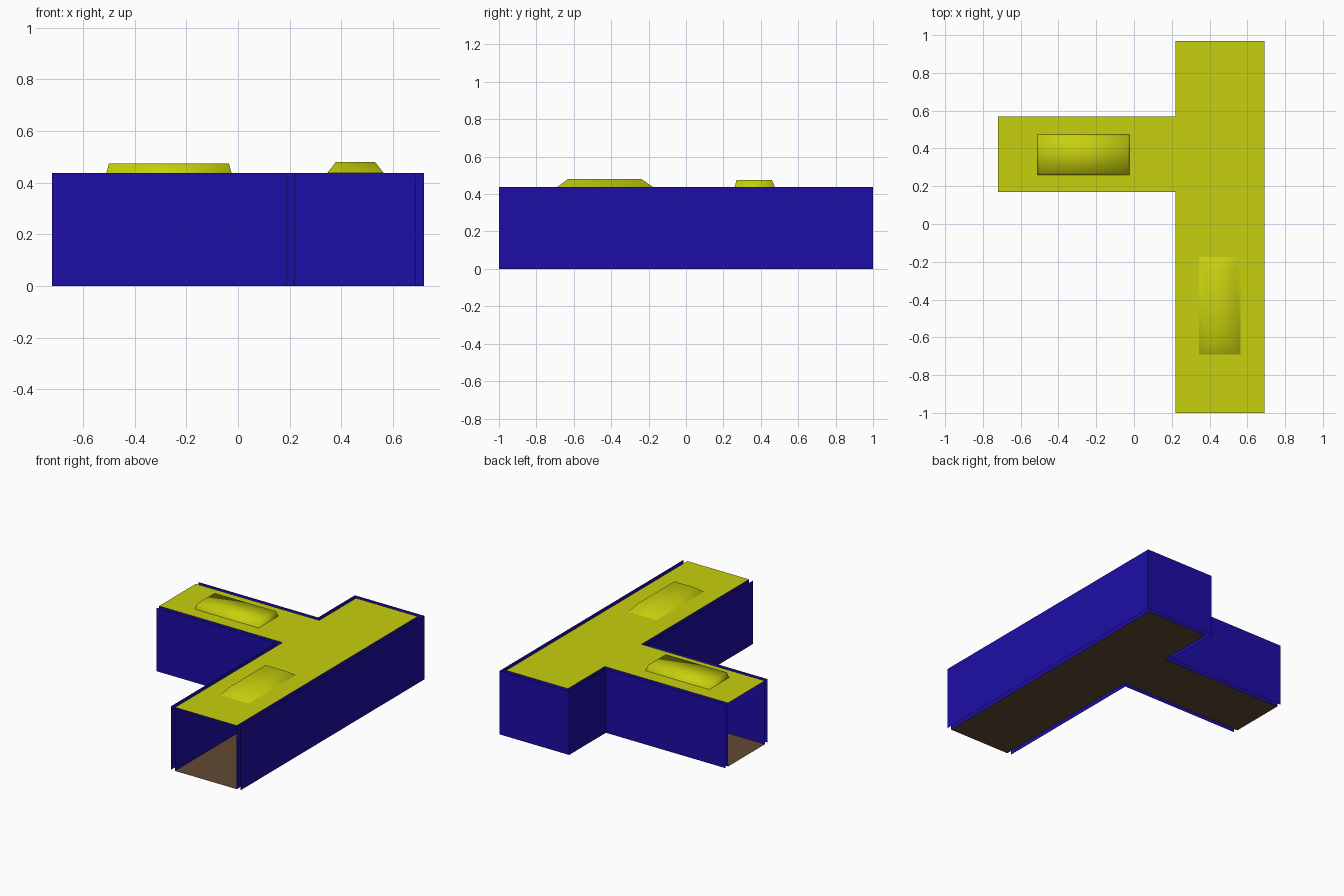
import bpy

if "Cube" in bpy.data.objects:
    bpy.data.objects.remove(bpy.data.objects["Cube"])

H = 0.437  # wall height


def material(name, rgb):
    m = bpy.data.materials.new(name)
    m.diffuse_color = (*rgb, 1)
    m.use_nodes = True
    m.node_tree.nodes["Principled BSDF"].inputs["Base Color"].default_value = m.diffuse_color
    return m


blue = material("wall_blue", (0.012, 0.004, 0.38))
yellow = material("roof_yellow", (0.57, 0.63, 0.004))
brown = material("floor_brown", (0.12, 0.066, 0.032))


def build(name, verts, faces, mat, smooth=False):
    me = bpy.data.meshes.new(name)
    me.from_pydata(verts, [], faces)
    me.materials.append(mat)
    for p in me.polygons:
        p.use_smooth = smooth
    ob = bpy.data.objects.new(name, me)
    bpy.context.collection.objects.link(ob)
    return ob


def wall(name, path, outward):
    """Upright sheet following a plan path that runs clockwise."""
    verts = [(x, y, z) for x, y in path for z in (0, H)]
    faces = []
    for i in range(len(path) - 1):
        a = 2 * i
        f = (a, a + 2, a + 3, a + 1)
        faces.append(f[::-1] if outward else f)
    build(name, verts, faces, blue)


def slab(name, z, mat, up):
    """T-shaped sheet made of the corridor and its side branch."""
    pts = [(.22, -1), (.69, -1), (.69, .17), (.69, .57), (.69, .97),
           (.22, .97), (.22, .57), (-.72, .57), (-.72, .17), (.22, .17)]
    faces = [(0, 1, 2, 9), (9, 2, 3, 6), (6, 3, 4, 5), (8, 9, 6, 7)]
    if not up:
        faces = [f[::-1] for f in faces]
    build(name, [(x, y, z) for x, y in pts], faces, mat)


def vent(name, base, top, z):
    """Low raised panel with sloping, softly shaded sides."""
    verts = []
    for (x0, x1, y0, y1), h in ((base, H), (top, z)):
        verts += [(x0, y0, h), (x1, y0, h), (x1, y1, h), (x0, y1, h)]
    faces = [(4, 5, 6, 7)]
    faces += [(i, (i + 1) % 4, (i + 1) % 4 + 4, i + 4) for i in range(4)]
    build(name, verts, faces, yellow, smooth=True)


# Double-skinned walls, open at the front and at the branch end
wall("inner_corner_wall", [(.22, -1), (.22, .17), (-.72, .17)], False)
wall("outer_corner_wall", [(.19, -1), (.19, .14), (-.72, .14)], True)
wall("inner_main_wall", [(-.72, .57), (.22, .57), (.22, .97), (.69, .97), (.69, -1)], False)
wall("outer_main_wall", [(-.72, .60), (.19, .60), (.19, 1), (.72, 1), (.72, -1)], True)

# Floor and roof
slab("floor", 0, brown, True)
slab("roof", H, yellow, True)

# Raised roof panels
vent("branch_roof_panel", (-.51, -.025, .26, .475), (-.50, -.035, .27, .46), .474)
vent("corridor_roof_panel", (.345, .565, -.69, -.175), (.38, .53, -.63, -.24), .481)
